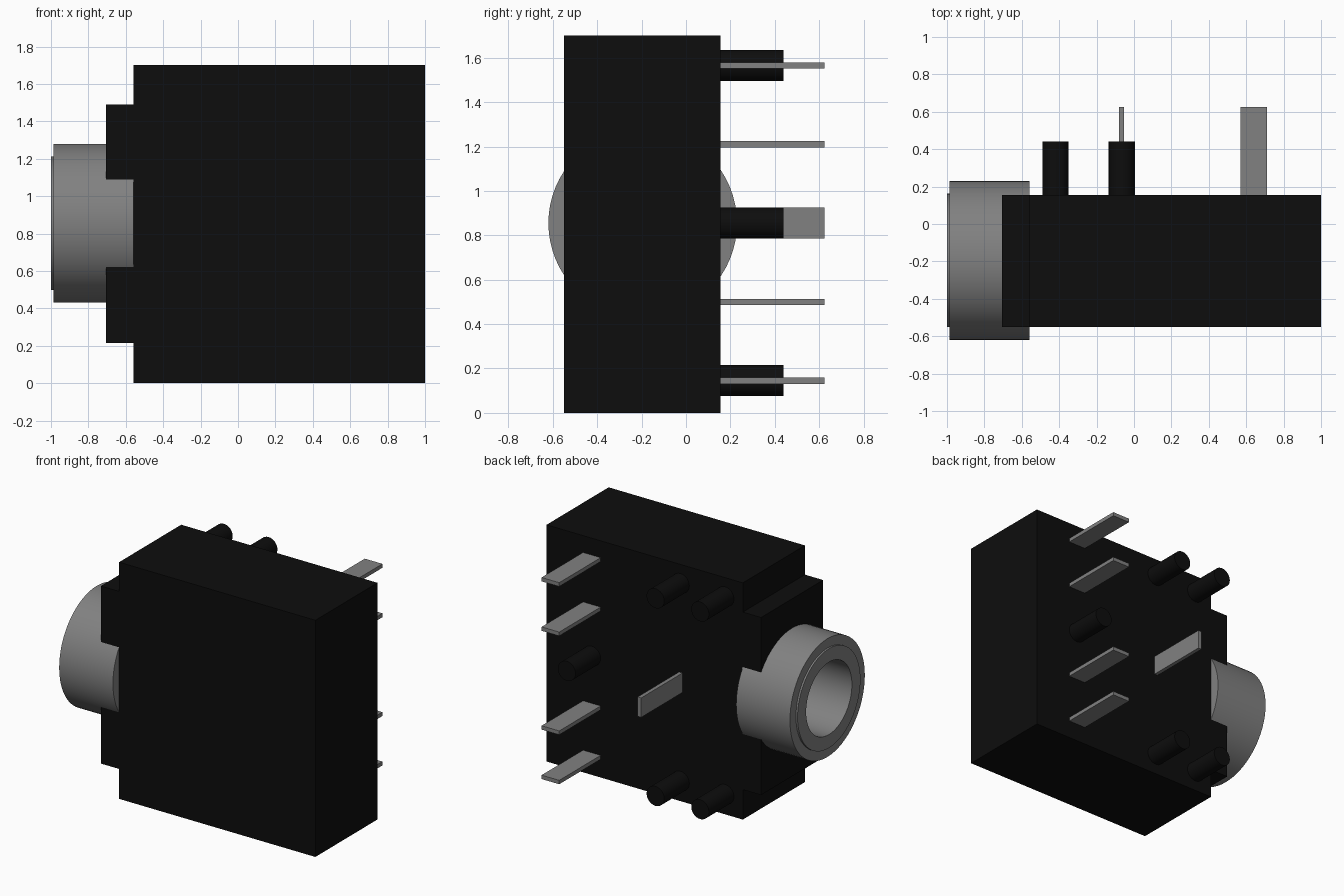
import bpy, bmesh, math
from mathutils import Matrix, Vector

cube = bpy.data.objects.get("Cube")
if cube:
    bpy.data.objects.remove(cube, do_unlink=True)


def material(name, rgb, rough):
    m = bpy.data.materials.new(name)
    m.use_nodes = True
    m.diffuse_color = (*rgb, 1)
    bsdf = m.node_tree.nodes["Principled BSDF"]
    bsdf.inputs["Base Color"].default_value = (*rgb, 1)
    bsdf.inputs["Roughness"].default_value = rough
    return m


BLACK = material("black plastic", (0.004, 0.004, 0.004), 0.6)
METAL = material("grey metal", (0.22, 0.22, 0.22), 0.5)
MID_Y, MID_Z = -0.195, 0.855   # socket axis
BACK = 0.155                   # back face of the housing


def finish(name, bm, mat, smooth=False):
    bmesh.ops.recalc_face_normals(bm, faces=bm.faces)
    mesh = bpy.data.meshes.new(name)
    bm.to_mesh(mesh)
    bm.free()
    mesh.materials.append(mat)
    ob = bpy.data.objects.new(name, mesh)
    bpy.context.collection.objects.link(ob)
    if smooth:
        bpy.ops.object.select_all(action="DESELECT")
        ob.select_set(True)
        bpy.context.view_layer.objects.active = ob
        bpy.ops.object.shade_smooth_by_angle(angle=math.radians(30))
    return ob


def box(name, lo, hi, mat):
    lo, hi = Vector(lo), Vector(hi)
    bm = bmesh.new()
    bmesh.ops.create_cube(bm, size=1)
    bmesh.ops.scale(bm, vec=hi - lo, verts=bm.verts)
    bmesh.ops.translate(bm, vec=(lo + hi) / 2, verts=bm.verts)
    return finish(name, bm, mat)


def lathe(name, profile, mat, closed):
    """Turn (x, radius) points about the socket axis."""
    bm = bmesh.new()
    vs = [bm.verts.new((x, MID_Y, MID_Z + r)) for x, r in profile]
    pairs = list(zip(vs, vs[1:])) + ([(vs[-1], vs[0])] if closed else [])
    edges = [bm.edges.new(p) for p in pairs]
    bmesh.ops.spin(bm, geom=vs + edges, cent=(0, MID_Y, MID_Z), axis=(1, 0, 0),
                   angle=math.tau, steps=64, use_duplicate=False)
    bmesh.ops.remove_doubles(bm, verts=bm.verts, dist=0.0005)
    return finish(name, bm, mat, smooth=True)


# Housing: stepped outline with a raised collar on the socket side
outline = [(1, 0), (1, 1.7), (-0.56, 1.7), (-0.56, 1.49),
           (-0.705, 1.49), (-0.705, 0.215), (-0.56, 0.215), (-0.56, 0)]
bm = bmesh.new()
face = bm.faces.new([bm.verts.new((x, -0.55, z)) for x, z in outline])
side = bmesh.ops.extrude_face_region(bm, geom=[face])["geom"]
bmesh.ops.translate(bm, vec=(0, BACK + 0.55, 0),
                    verts=[v for v in side if isinstance(v, bmesh.types.BMVert)])
housing = finish("housing", bm, BLACK)

# Bore through the housing, wider where the metal sleeve sits
cutter = lathe("bore_cutter", [(-0.85, 0), (-0.85, 0.34), (-0.58, 0.34),
                               (-0.58, 0.26), (0.75, 0.26), (0.75, 0)], BLACK, False)
cutter.hide_render = True
cut = housing.modifiers.new("bore", "BOOLEAN")
cut.operation = "DIFFERENCE"
cut.object = cutter
bpy.context.view_layer.objects.active = housing
bpy.ops.object.modifier_apply(modifier="bore")
bpy.data.objects.remove(cutter, do_unlink=True)

# Metal sleeve with a thin raised lip
lathe("socket_sleeve", [(-0.56, 0.26), (-0.56, 0.425), (-0.987, 0.425),
                        (-0.987, 0.357), (-1, 0.357), (-1, 0.26)], METAL, True)

# Round locating pegs on the back
pegs = [(x, MID_Z + s * 0.71) for x in (-0.42, -0.065) for s in (-1, 1)]
pegs.append((0.64, MID_Z))
for i, (x, z) in enumerate(pegs):
    bm = bmesh.new()
    turn = Matrix.Translation((x, BACK + 0.135, z)) @ Matrix.Rotation(math.pi / 2, 4, "X")
    bmesh.ops.create_cone(bm, cap_ends=True, segments=32, radius1=0.07,
                          radius2=0.07, depth=0.3, matrix=turn)
    finish(f"peg_{i + 1}", bm, BLACK, smooth=True)

# Flat contact pins: a column of four, plus one upright
pins = [(0.64, MID_Z + d, 0.07, 0.014) for d in (-0.71, -0.355, 0.355, 0.71)]
pins.append((-0.067, MID_Z, 0.014, 0.07))
for i, (x, z, w, h) in enumerate(pins):
    box(f"pin_{i + 1}", (x - w, BACK - 0.02, z - h), (x + w, 0.625, z + h), METAL)
